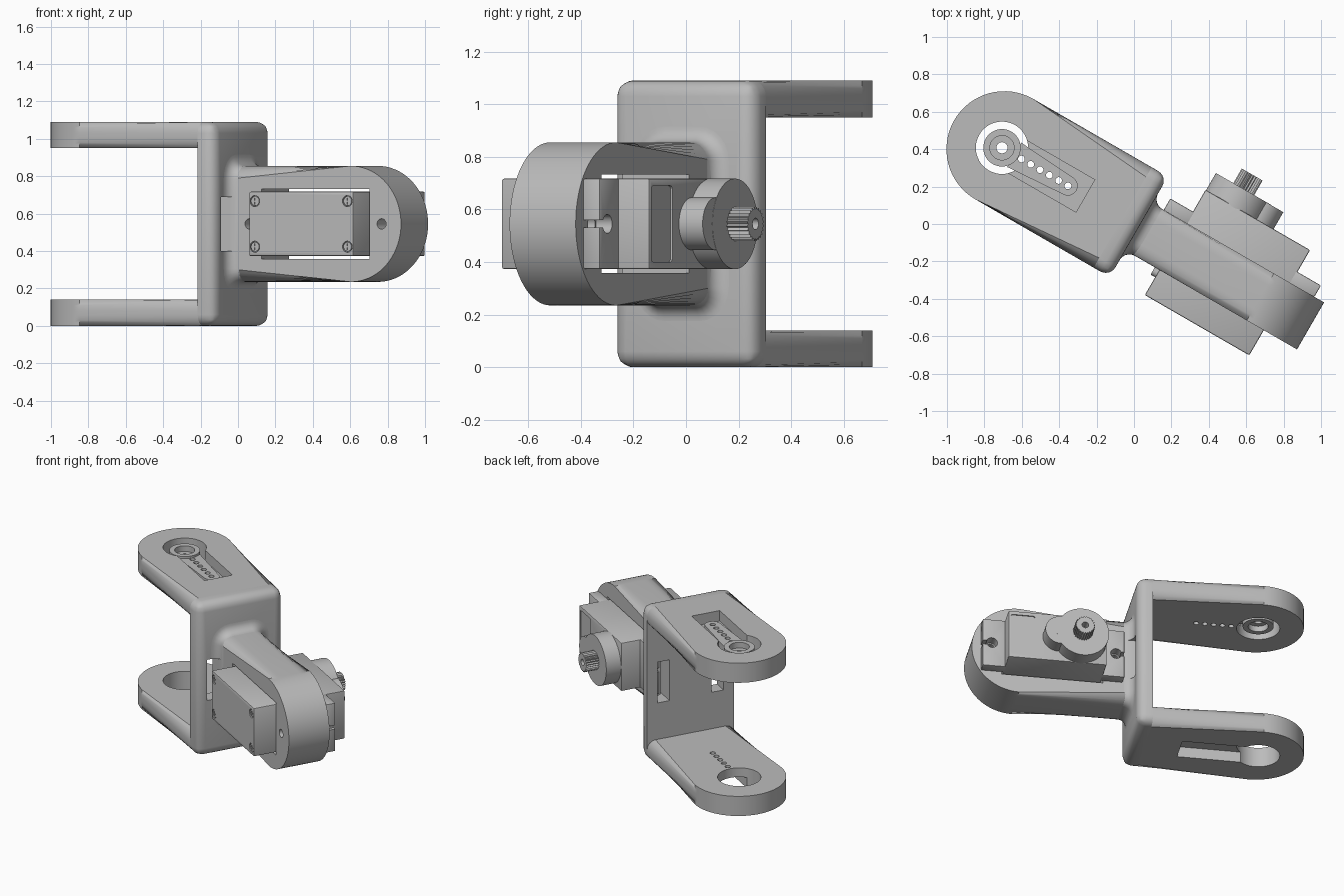
import bpy, bmesh, math
from mathutils import Vector, Matrix

if "Cube" in bpy.data.objects:
    bpy.data.objects.remove(bpy.data.objects["Cube"])

grey = bpy.data.materials.new("plain grey")
grey.use_nodes = True
grey.diffuse_color = (0.5, 0.5, 0.5, 1)
grey.node_tree.nodes["Principled BSDF"].inputs["Base Color"].default_value = (0.5, 0.5, 0.5, 1)

H = 1.09            # overall height
MID = H / 2
WALL = -0.07        # inner face of the web
FRONT = 0.03        # outer face of the web
HALF = 0.31         # half width of the bracket and of the forearm
ROUND = 0.06
HINGE = -0.815
ARM = 0.14          # plate thickness
parts = []


# ---------- helpers: local frame is x along the bracket, y across, z up ----------
def arc(cx, cy, r, a0, a1, n):
    return [(cx + r * math.cos(math.radians(a0 + (a1 - a0) * i / n)),
             cy + r * math.sin(math.radians(a0 + (a1 - a0) * i / n))) for i in range(n + 1)]


def circle(cx, cy, r, n=32):
    return arc(cx, cy, r, 0, 360, n)[:-1]


def rect(x0, x1, y0, y1):
    return [(x0, y0), (x1, y0), (x1, y1), (x0, y1)]


def finish(bm, name):
    bmesh.ops.recalc_face_normals(bm, faces=bm.faces)
    mesh = bpy.data.meshes.new(name)
    bm.to_mesh(mesh)
    bm.free()
    mesh.materials.append(grey)
    ob = bpy.data.objects.new(name, mesh)
    bpy.context.collection.objects.link(ob)
    parts.append(ob)
    return ob


def prism(name, outline, axis, lo, hi, bevel=0, pick=None, segs=6):
    """Extrude an outline along z, y or x, then round the picked edges."""
    place = {"z": lambda a, b, c: (a, b, c),
             "y": lambda a, b, c: (a, c, b),
             "x": lambda a, b, c: (c, a, b)}[axis]
    bm = bmesh.new()
    ends = [[bm.verts.new(place(a, b, c)) for a, b in outline] for c in (lo, hi)]
    for ring in ends:
        bm.faces.new(ring)
    n = len(outline)
    for i in range(n):
        j = (i + 1) % n
        bm.faces.new((ends[0][i], ends[0][j], ends[1][j], ends[1][i]))
    if bevel:
        edges = [e for e in bm.edges if pick is None or pick(e.verts[0].co, e.verts[1].co)]
        bmesh.ops.bevel(bm, geom=edges, offset=bevel, segments=segs, profile=0.5,
                        affect='EDGES', clamp_overlap=False)
    return finish(bm, name)


def cut(ob, *cutters):
    for c in cutters:
        c.hide_render = True
        m = ob.modifiers.new("cut", 'BOOLEAN')
        m.operation, m.solver, m.object = 'DIFFERENCE', 'EXACT', c
    bpy.context.view_layer.update()
    ev = ob.evaluated_get(bpy.context.evaluated_depsgraph_get())
    mesh = bpy.data.meshes.new_from_object(ev)
    ob.modifiers.clear()
    ob.data = mesh
    for c in cutters:
        parts.remove(c)
        bpy.data.objects.remove(c)


# ---------- bracket arms: rounded plates with a hinge hole and horn pocket ----------
horn_holes = [-0.695 + 0.0575 * i for i in range(6)]
stadium = [(WALL, -HALF), (WALL, HALF)] + arc(-0.80, 0, HALF, 90, 270, 32)
for name, lo, floor, out in (("upper_arm", H - ARM, H - 0.075, H + 0.1),
                             ("lower_arm", 0, -0.1, 0.075)):
    arm = prism(name, stadium, "z", lo, lo + ARM, ROUND,
                lambda a, b: abs(a.z - b.z) < 1e-4 and min(a.x, b.x) < WALL - 1e-4)
    cut(arm,
        prism("hinge_cutter", circle(HINGE, 0, 0.14, 48), "z", lo - 0.1, lo + 0.3),
        prism("pocket_cutter", rect(HINGE, -0.30, -0.1, 0.1), "z", floor, out),
        *[prism("hole_cutter", circle(x, 0, 0.018, 16), "z", lo - 0.1, lo + 0.3)
          for x in horn_holes])

# ---------- web joining the arms, with two side slots ----------
web = prism("web", rect(WALL, FRONT, -HALF, HALF), "z", 0, H, ROUND,
            lambda a, b: max(a.x, b.x) > WALL + 1e-4)


def slots():
    return [prism("slot_cutter", rect(min(s * 0.15, s * 0.235), max(s * 0.15, s * 0.235),
                                      MID - 0.145, MID + 0.145), "x", -0.2, 0.2) for s in (-1, 1)]


cut(web, *slots())

# ---------- concave fillet where the forearm leaves the web ----------
bm = bmesh.new()
rings = []
for i in range(8):
    t = math.radians(90 * i / 7)
    grow, x = 0.06 * (1 - math.sin(t)), FRONT + 0.06 * (1 - math.cos(t))
    r = 0.07 + grow
    w, h = 0.145 + grow - r, HALF + grow - r
    outline = []
    for k, (sy, sz) in enumerate(((1, 1), (-1, 1), (-1, -1), (1, -1))):
        outline += arc(sy * w, MID + sz * h, r, 90 * k, 90 * k + 90, 6)
    rings.append([bm.verts.new((x, y, z)) for y, z in outline])
for a, b in zip(rings, rings[1:]):
    for i in range(len(a)):
        j = (i + 1) % len(a)
        bm.faces.new((a[i], a[j], b[j], b[i]))
bm.faces.new(rings[0])
bm.faces.new(rings[-1])
cut(finish(bm, "forearm_fillet"), *slots())

# ---------- forearm with servo opening and screw holes ----------
EARS = (0.155, 0.97)
profile = [(FRONT, MID + HALF), (FRONT, MID - HALF)] + arc(0.78, MID, HALF, -90, 90, 36)
forearm = prism("forearm", profile, "y", -0.145, 0.145, 0.07,
                lambda a, b: abs(a.y - b.y) < 1e-4 and max(a.x, b.x) > FRONT + 1e-4)
cut(forearm,
    prism("opening_cutter", rect(0.23, 0.895, MID - 0.187, MID + 0.187), "y", -0.4, 0.4),
    *[prism("screw_cutter", circle(x, MID, 0.028, 20), "y", -0.4, 0.4) for x in EARS])

# ---------- servo body, with recessed panel and screw pockets ----------
Z0, Z1 = MID - 0.172, MID + 0.172
body = prism("servo_body", rect(0.24, 0.885, Z0, Z1), "y", -0.30, 0.35, 0.008, None, 2)
corners = [(x, z) for x in (0.277, 0.848) for z in (MID - 0.122, MID + 0.122)]
cut(body,
    prism("panel_cutter", rect(0.71, 0.87, MID - 0.145, MID + 0.145), "y", 0.342, 0.4, 0.015,
          lambda a, b: abs(a.y - b.y) > 1e-4, 3),
    *[prism("pocket_cutter", circle(x, z, 0.03, 20), "y", -0.4, -0.285) for x, z in corners])
for x, z in corners:
    head = prism("servo_screw", circle(x, z, 0.025, 20), "y", -0.29, -0.297)
    cut(head,
        prism("cross_cutter", rect(x - 0.017, x + 0.017, z - 0.004, z + 0.004), "y", -0.4, -0.293),
        prism("cross_cutter", rect(x - 0.004, x + 0.004, z - 0.017, z + 0.017), "y", -0.4, -0.293))

# ---------- mounting ears with keyhole slots ----------
for side, x0, x1, hx, end in (("inner", 0.10, 0.25, EARS[0], 0.0),
                              ("outer", 0.875, 1.03, EARS[1], 1.1)):
    ear = prism(side + "_servo_ear", rect(x0, x1, Z0, Z1), "y", 0.142, 0.215, 0.006, None, 2)
    cut(ear,
        prism("hole_cutter", circle(hx, MID, 0.036, 24), "y", 0, 0.4),
        prism("slot_cutter", rect(min(hx, end), max(hx, end), MID - 0.014, MID + 0.014),
              "y", 0, 0.4))

# ---------- gear towers, splined shaft and cable stub ----------
prism("gear_tower_large", circle(0.415, MID, 0.172, 64), "y", 0.34, 0.455)
prism("gear_tower_small", circle(0.56, MID, 0.10, 48), "y", 0.34, 0.454)
teeth = 24
spline = [(0.415 + r * math.cos(a), MID + r * math.sin(a))
          for i in range(teeth * 2)
          for r, a in [(0.065 if i % 2 else 0.056, math.pi * i / teeth)]]
shaft = prism("output_shaft", spline, "y", 0.44, 0.545)
cut(shaft, prism("bore_cutter", circle(0.415, MID, 0.022, 20), "y", 0.48, 0.6))
prism("cable_stub", circle(-0.165, MID, 0.025, 20), "x", 0.212, 0.25)

# ---------- servo horn seated in the upper pocket ----------
boss = prism("horn_boss", circle(HINGE, 0, 0.10, 48), "z", H - 0.125, H - 0.02)
cut(boss,
    prism("bore_cutter", circle(HINGE, 0, 0.03, 24), "z", 0.8, 1.2),
    prism("counterbore_cutter", circle(HINGE, 0, 0.065, 32), "z", H - 0.06, 1.2),
    prism("socket_cutter", circle(HINGE, 0, 0.065, 32), "z", 0.8, H - 0.085))
blade = prism("horn_blade", [(-0.74, 0.075), (-0.74, -0.075)] + arc(-0.408, 0, 0.052, -88, 88, 20),
              "z", H - 0.074, H - 0.035)
cut(blade, *[prism("hole_cutter", circle(x, 0, 0.018, 16), "z", 0.8, 1.2) for x in horn_holes])

# ---------- swing everything into place and shade ----------
turn = Matrix.Rotation(math.radians(-30), 4, 'Z')
bpy.ops.object.select_all(action='DESELECT')
for ob in parts:
    ob.data.transform(turn)
    ob.select_set(True)
bpy.context.view_layer.objects.active = parts[0]
bpy.ops.object.shade_smooth_by_angle(angle=math.radians(25))
